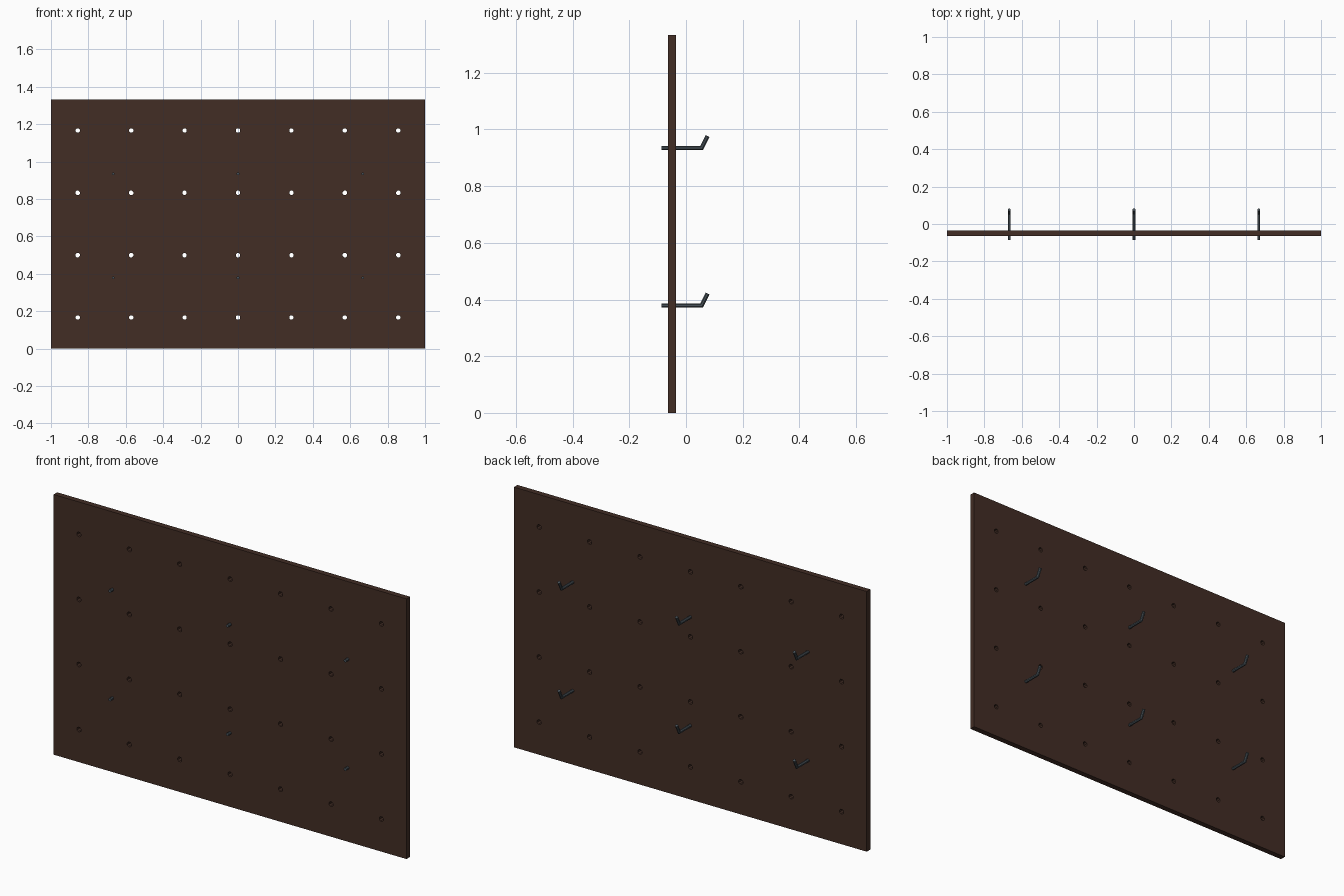
import bpy, bmesh, math
from mathutils import Vector, Matrix

if "Cube" in bpy.data.objects:
    bpy.data.objects.remove(bpy.data.objects["Cube"])


def material(name, rgb):
    m = bpy.data.materials.new(name)
    m.diffuse_color = (*rgb, 1)
    m.use_nodes = True
    m.node_tree.nodes["Principled BSDF"].inputs["Base Color"].default_value = m.diffuse_color
    return m


def add_object(name, bm, mat):
    bmesh.ops.recalc_face_normals(bm, faces=bm.faces[:])
    me = bpy.data.meshes.new(name)
    bm.to_mesh(me)
    bm.free()
    me.materials.append(mat)
    ob = bpy.data.objects.new(name, me)
    bpy.context.collection.objects.link(ob)
    return ob


wood = material("dark brown wood", (0.054, 0.026, 0.018))
steel = material("blue grey steel", (0.066, 0.085, 0.1))
H, Y0, Y1 = 1.333, -0.064, -0.035

# Panel board
bm = bmesh.new()
bmesh.ops.create_cube(bm, size=1, matrix=Matrix.Translation((0, (Y0 + Y1) / 2, H / 2))
                      @ Matrix.Diagonal((2, Y1 - Y0, H, 1)))
panel = add_object("panel", bm, wood)

# Grid of round through holes
bm = bmesh.new()
for i in range(-3, 4):
    for j in range(4):
        loc = Vector((i * 2 / 7, (Y0 + Y1) / 2, (j + 0.5) * H / 4))
        bmesh.ops.create_cone(bm, cap_ends=True, segments=8, radius1=0.0125, radius2=0.0125,
                              depth=0.1, matrix=Matrix.Translation(loc)
                              @ Matrix.Rotation(math.pi / 2, 4, 'X')
                              @ Matrix.Rotation(math.pi / 8, 4, 'Z'))
cutter = add_object("hole_cutter", bm, wood)
cutter.hide_render = True
cutter.hide_viewport = True
mod = panel.modifiers.new("holes", 'BOOLEAN')
mod.operation = 'DIFFERENCE'
mod.solver = 'EXACT'
mod.object = cutter


# Bent rod hook: straight peg through the panel, mitred up at the tip
def hook(name, x, z, r=0.008, sides=8):
    bend = math.atan2(0.042, 0.021)
    stations = [(-0.086, 0, 0, 1), (0.055, 0, bend / 2, 1 / math.cos(bend / 2)),
                (0.076, 0.042, bend, 1)]
    bm = bmesh.new()
    rings = []
    for y, dz, tilt, stretch in stations:
        ring = []
        for k in range(sides):
            a = 2 * math.pi * (k + 0.5) / sides
            v = r * math.sin(a) * stretch
            ring.append(bm.verts.new((x + r * math.cos(a), y - v * math.sin(tilt),
                                      z + dz + v * math.cos(tilt))))
        rings.append(ring)
    for a, b in zip(rings, rings[1:]):
        for k in range(sides):
            n = (k + 1) % sides
            bm.faces.new((a[k], a[n], b[n], b[k]))
    bm.faces.new(rings[0])
    bm.faces.new(rings[-1])
    add_object(name, bm, steel)


for row, z in (("lower", 0.379), ("upper", 0.935)):
    for col, x in (("left", -0.667), ("middle", 0), ("right", 0.667)):
        hook(f"{row}_{col}_hook", x, z)
